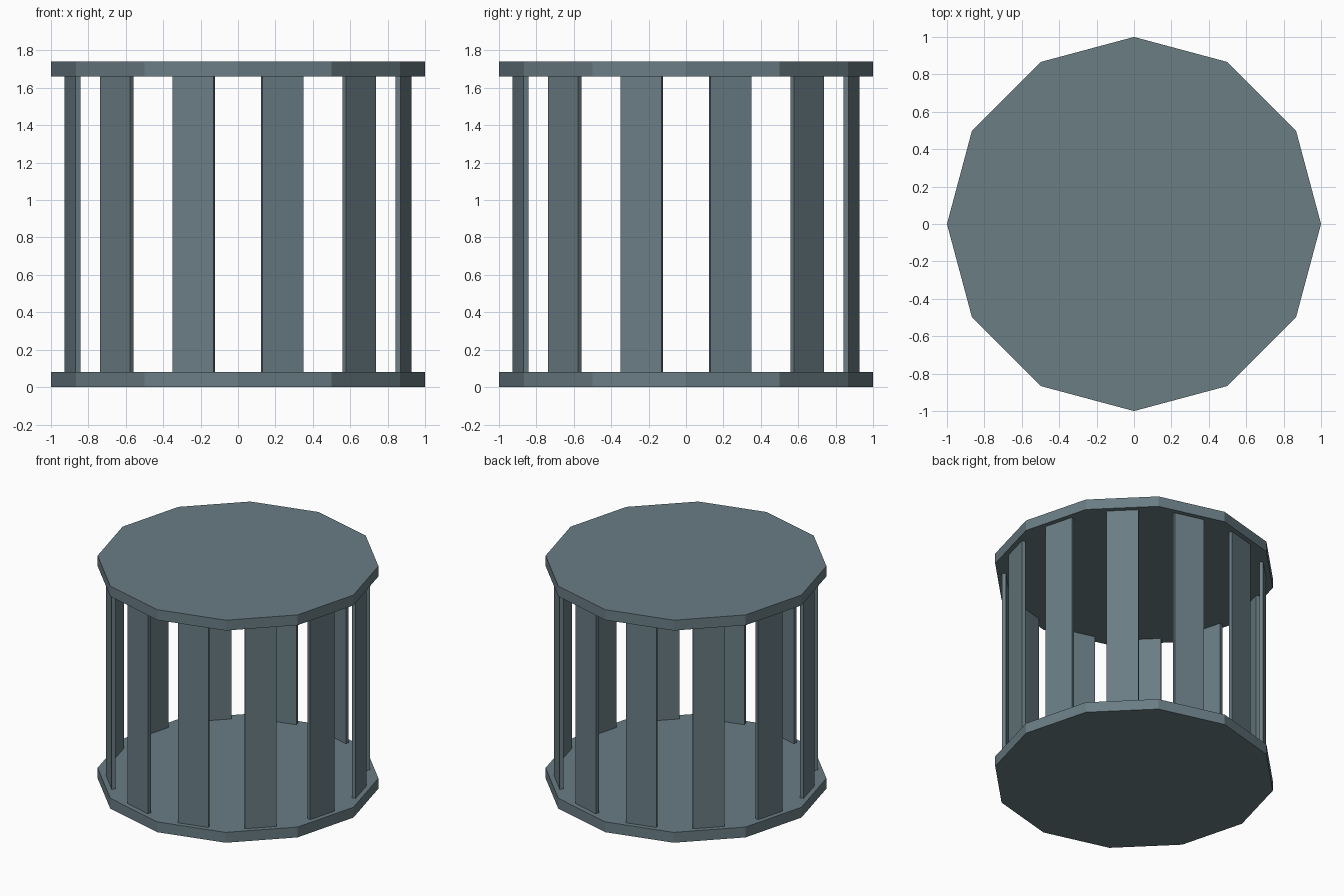
import bpy, math

if "Cube" in bpy.data.objects:
    bpy.data.objects.remove(bpy.data.objects["Cube"])

SIDES = 12
HEIGHT = 1.742
PLATE = 0.081
SLAT_R, SLAT_W, SLAT_T = 0.93, 0.228, 0.027   # outer face distance, width, thickness

steel = bpy.data.materials.new("blue_grey")
steel.diffuse_color = (0.142, 0.205, 0.231, 1)
steel.use_nodes = True
steel.node_tree.nodes["Principled BSDF"].inputs["Base Color"].default_value = steel.diffuse_color


def plate(name, z):
    bpy.ops.mesh.primitive_cylinder_add(vertices=SIDES, radius=1, depth=PLATE,
                                        location=(0, 0, z))
    ob = bpy.context.object
    ob.name = name
    ob.data.materials.append(steel)


# twelve-sided end plates, corners on the axes
plate("bottom_plate", PLATE / 2)
plate("top_plate", HEIGHT - PLATE / 2)

# one flat slat per side of the plates
for i in range(SIDES):
    a = math.radians(15 + 30 * i)
    r = SLAT_R - SLAT_T / 2
    bpy.ops.mesh.primitive_cube_add(size=1, rotation=(0, 0, a),
                                    location=(r * math.cos(a), r * math.sin(a), HEIGHT / 2))
    ob = bpy.context.object
    ob.name = f"slat_{i + 1}"
    ob.scale = (SLAT_T, SLAT_W, HEIGHT - 2 * PLATE)
    ob.data.materials.append(steel)
